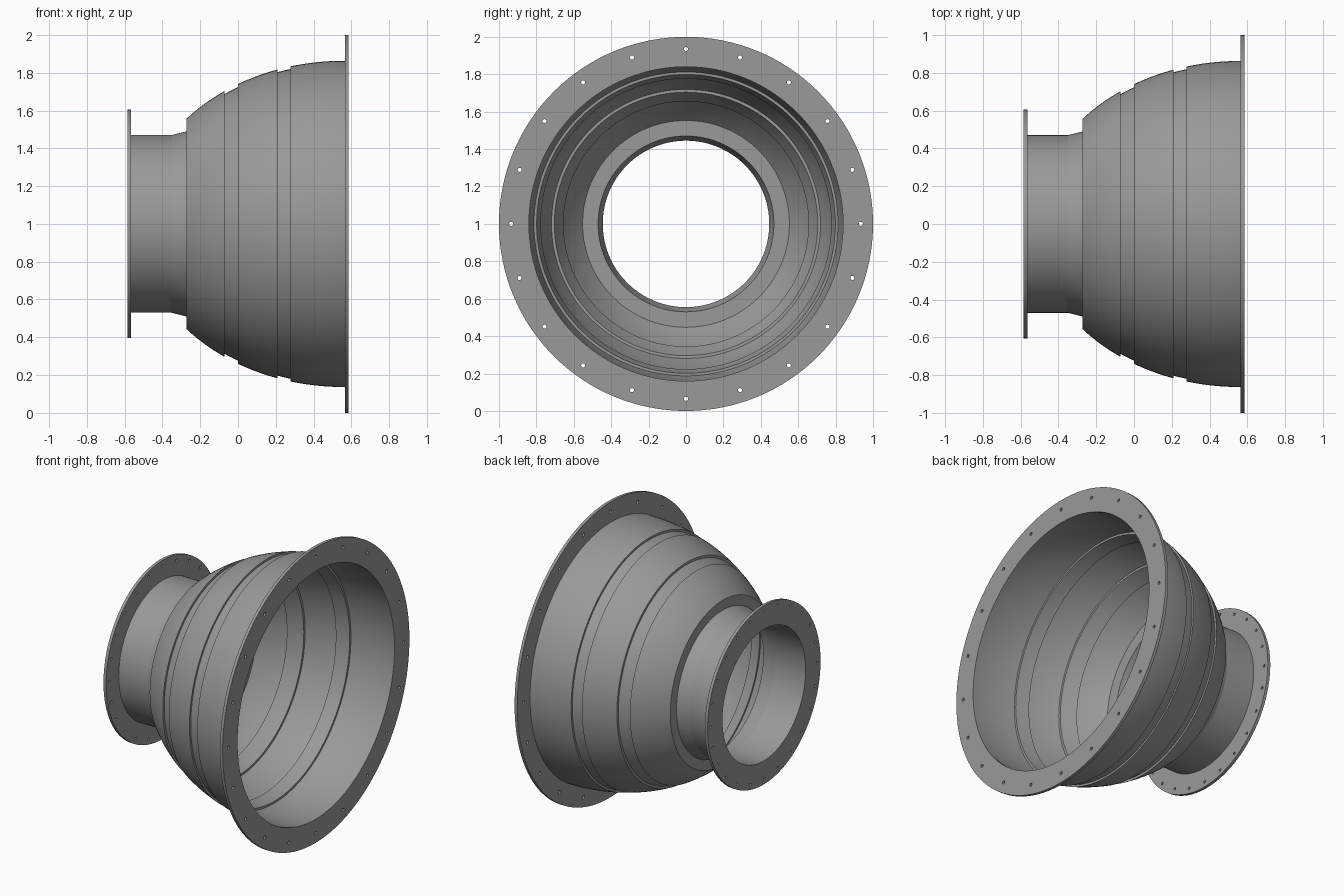
import bpy, bmesh, math
from mathutils import Matrix

if "Cube" in bpy.data.objects:
    bpy.data.objects.remove(bpy.data.objects["Cube"])

SEG = 128
CENTRE_Z = 1.0

metal = bpy.data.materials.new("grey_metal")
metal.diffuse_color = (0.32, 0.32, 0.32, 1)
metal.use_nodes = True
metal.node_tree.nodes["Principled BSDF"].inputs["Base Color"].default_value = metal.diffuse_color


def finish(obj):
    """Smooth the round walls, keep the corners crisp."""
    bpy.ops.object.select_all(action='DESELECT')
    obj.select_set(True)
    bpy.context.view_layer.objects.active = obj
    bpy.ops.object.shade_smooth_by_angle(angle=math.radians(12))


def lathe(name, profile):
    """Revolve a closed (x, radius) loop around the x axis."""
    bm = bmesh.new()
    rings = []
    for i in range(SEG):
        a = 2 * math.pi * i / SEG
        rings.append([bm.verts.new((x, r * math.sin(a), CENTRE_Z + r * math.cos(a)))
                      for x, r in profile])
    n = len(profile)
    for i in range(SEG):
        a, b = rings[i], rings[(i + 1) % SEG]
        for j in range(n):
            k = (j + 1) % n
            bm.faces.new((a[j], a[k], b[k], b[j]))
    bmesh.ops.recalc_face_normals(bm, faces=bm.faces)
    mesh = bpy.data.meshes.new(name)
    bm.to_mesh(mesh)
    bm.free()
    mesh.materials.append(metal)
    obj = bpy.data.objects.new(name, mesh)
    bpy.context.collection.objects.link(obj)
    finish(obj)


def flange(name, x, inner, outer, bolt_radius, bolts, hole):
    """Flat ring with a circle of bolt holes, as a filled and extruded outline."""
    curve = bpy.data.curves.new(name + "_outline", 'CURVE')
    curve.dimensions = '2D'
    curve.fill_mode = 'BOTH'
    curve.extrude = 0.01

    def circle(cx, cy, r, n):
        s = curve.splines.new('POLY')
        s.points.add(n - 1)
        s.use_cyclic_u = True
        for i, p in enumerate(s.points):
            a = 2 * math.pi * i / n
            p.co = (cx + r * math.sin(a), cy + r * math.cos(a), 0, 1)

    circle(0, 0, outer, SEG)
    circle(0, 0, inner, SEG)
    for i in range(bolts):
        a = 2 * math.pi * i / bolts
        circle(bolt_radius * math.sin(a), bolt_radius * math.cos(a), hole, 12)
    helper = bpy.data.objects.new(name + "_outline", curve)
    bpy.context.collection.objects.link(helper)
    bpy.context.view_layer.update()
    graph = bpy.context.evaluated_depsgraph_get()
    mesh = bpy.data.meshes.new_from_object(helper.evaluated_get(graph))
    bpy.data.objects.remove(helper)

    # turn the ring to face along x, and weld its rims
    bm = bmesh.new()
    bm.from_mesh(mesh)
    bmesh.ops.remove_doubles(bm, verts=bm.verts, dist=1e-5)
    turn = Matrix(((0, 0, 1, x), (1, 0, 0, 0), (0, 1, 0, CENTRE_Z), (0, 0, 0, 1)))
    bmesh.ops.transform(bm, matrix=turn, verts=bm.verts)
    bmesh.ops.recalc_face_normals(bm, faces=bm.faces)
    bm.to_mesh(mesh)
    bm.free()
    mesh.name = name
    mesh.materials.clear()
    mesh.materials.append(metal)
    obj = bpy.data.objects.new(name, mesh)
    bpy.context.collection.objects.link(obj)
    finish(obj)


def bell(x, drop=0.0):
    """Radius of the bell's elliptical outer skin."""
    return 0.863 * math.sqrt(1 - ((x - 0.56) / 1.089) ** 2) - drop


def arc(x0, x1, drop, n=10):
    pts = [x0 + (x1 - x0) * i / n for i in range(n + 1)]
    return [(x, bell(x, drop)) for x in pts]


# narrow neck, flaring into the first bell section with a stepped lip
lathe("neck_and_first_shell",
      [(-0.575, 0.47), (-0.352, 0.47), (-0.272, 0.49)]
      + arc(-0.272, -0.072, 0.0)
      + arc(-0.072, 0.0, 0.016, 4)
      + arc(0.0, -0.092, 0.036, 4)
      + arc(-0.092, -0.25, 0.024)
      + [(-0.25, 0.47), (-0.352, 0.445), (-0.575, 0.445)])

# middle bell section, lapped over the first
lathe("middle_shell",
      arc(0.0, 0.208, 0.0) + arc(0.208, 0.278, 0.014, 4)
      + arc(0.278, 0.19, 0.035, 4) + arc(0.19, 0.0, 0.021))

# wide bell section, lapped over the middle one
lathe("wide_shell", arc(0.278, 0.575, 0.0, 14) + arc(0.575, 0.278, 0.021, 14))

# bolted end flanges
flange("small_flange", -0.575, 0.445, 0.605, 0.57, 24, 0.009)
flange("large_flange", 0.575, 0.84, 1.0, 0.935, 20, 0.011)
